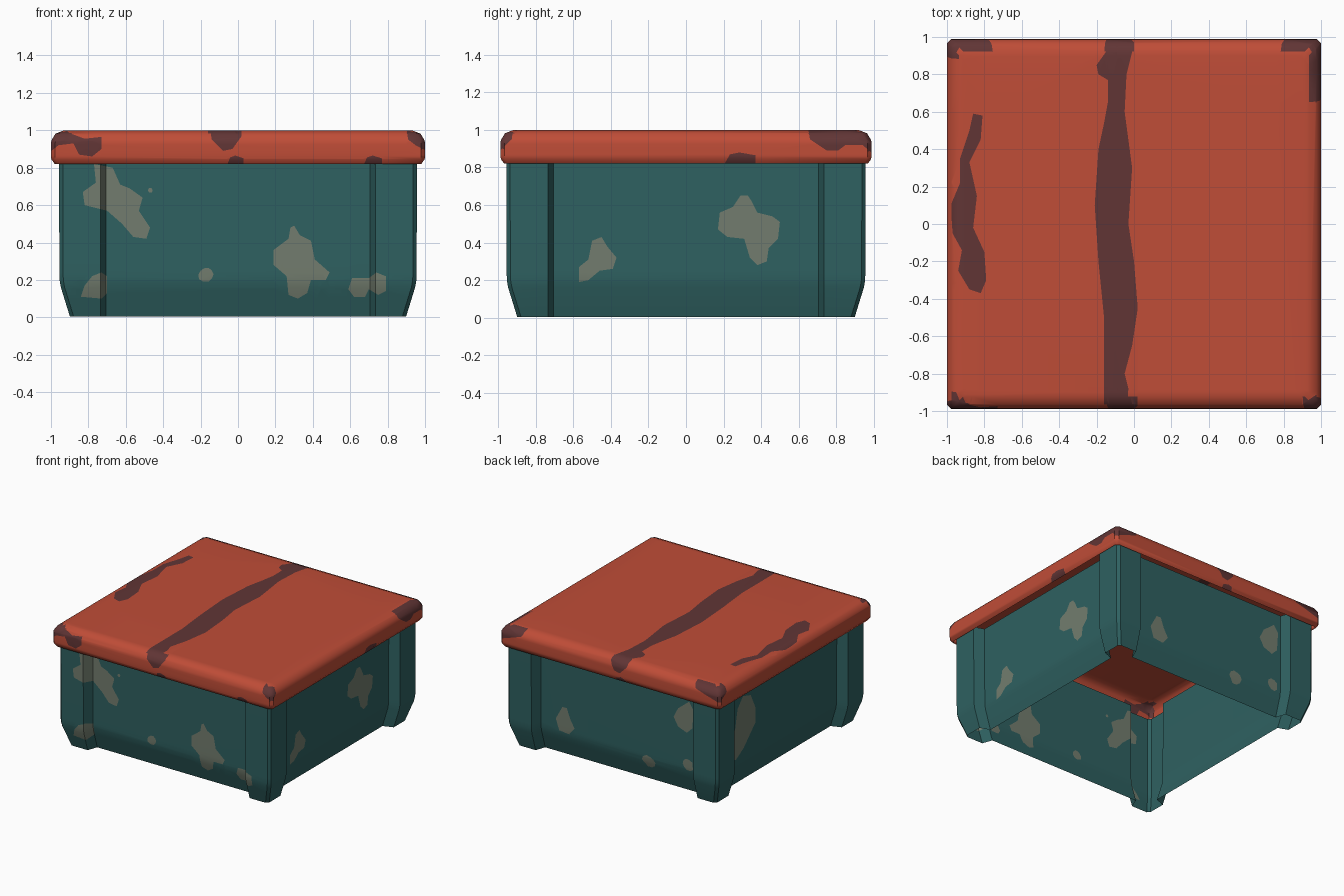
import bpy, bmesh, math, random
from mathutils import Vector

random.seed(4)


def material(name, rgb):
    m = bpy.data.materials.new(name)
    m.diffuse_color = (*[(c / 255) ** 2.2 for c in rgb], 1)
    return m


red = material("worn red paint", (190, 78, 58))
dark = material("chipped dark metal", (97, 56, 56))
teal = material("teal paint", (50, 97, 97))
grey = material("faded grey patch", (114, 124, 110))


def loft(rings, cap):
    """Open shell through closed rings, optionally closed on top."""
    bm = bmesh.new()
    loops = [[bm.verts.new(p) for p in r] for r in rings]
    n = len(loops[0])
    for a, b in zip(loops, loops[1:]):
        for i in range(n):
            j = (i + 1) % n
            bm.faces.new((a[i], a[j], b[j], b[i]))
    if cap:
        bm.faces.new(loops[-1])
    bm.normal_update()
    return bm


def inside(p, poly):
    hit = False
    for (ax, ay), (bx, by) in zip(poly, poly[1:] + poly[:1]):
        if (ay > p[1]) != (by > p[1]) and p[0] < ax + (bx - ax) * (p[1] - ay) / (by - ay):
            hit = not hit
    return hit


VIEWS = {"front": (0, -1, 0), "back": (0, 1, 0), "right": (1, 0, 0),
         "left": (-1, 0, 0), "top": (0, 0, 1)}


def paint(bm, view, poly, limit):
    """Cut an outline into the faces turned towards a view and recolour them."""
    d = Vector(VIEWS[view])
    iu, iv = [i for i in range(3) if d[i] == 0]
    lo = [min(p[k] for p in poly) for k in (0, 1)]
    hi = [max(p[k] for p in poly) for k in (0, 1)]

    def near():
        out = []
        for f in bm.faces:
            if f.normal.dot(d) > limit:
                us = [v.co[iu] for v in f.verts]
                vs = [v.co[iv] for v in f.verts]
                if (max(us) > lo[0] + 1e-4 and min(us) < hi[0] - 1e-4
                        and max(vs) > lo[1] + 1e-4 and min(vs) < hi[1] - 1e-4):
                    out.append(f)
        return out

    box = [(lo[0], lo[1]), (hi[0], lo[1]), (hi[0], hi[1]), (lo[0], hi[1])]
    for outline in (box, poly):
        for a, b in zip(outline, outline[1:] + outline[:1]):
            co, e = Vector((0, 0, 0)), Vector((0, 0, 0))
            co[iu], co[iv] = a
            e[iu], e[iv] = b[0] - a[0], b[1] - a[1]
            fs = near()
            geom = fs + list({x for f in fs for x in f.edges}) + list({x for f in fs for x in f.verts})
            bmesh.ops.bisect_plane(bm, geom=geom, dist=1e-5, plane_co=co, plane_no=e.cross(d).normalized())
            bm.normal_update()
    for f in near():
        c = f.calc_center_median()
        if inside((c[iu], c[iv]), poly):
            f.material_index = 1


def blob(u, v, ru, rv, n=10):
    """Small irregular rounded patch."""
    pts = []
    for i in range(n):
        a, k = 2 * math.pi * i / n, random.uniform(0.8, 1.1)
        pts.append((u + ru * k * math.cos(a), v + rv * k * math.sin(a)))
    return pts


def finish(bm, name, mats):
    me = bpy.data.meshes.new(name)
    bm.to_mesh(me)
    bm.free()
    for m in mats:
        me.materials.append(m)
    ob = bpy.data.objects.new(name, me)
    bpy.context.collection.objects.link(ob)
    bpy.ops.object.select_all(action='DESELECT')
    ob.select_set(True)
    bpy.context.view_layer.objects.active = ob
    bpy.ops.object.shade_smooth_by_angle(angle=math.radians(40))


# Box walls: recessed panels between four corner posts, open below
def wall_ring(z, inset):
    p, q, c = 0.957 - inset, 0.875 - inset, 0.02
    side = [(-p + c, -p), (-0.735, -p), (-0.705, -q), (0.705, -q), (0.735, -p), (p - c, -p)]
    ring = []
    for _ in range(4):
        ring += [(x, y, z) for x, y in side]
        side = [(-y, x) for x, y in side]
    return ring


walls = loft([wall_ring(*r) for r in ((0.005, 0.058), (0.16, 0.01), (0.2, 0.003), (0.24, 0.002), (0.86, 0))], False)

front_patches = [
    [(-0.77, 0.82), (-0.76, 0.72), (-0.83, 0.67), (-0.82, 0.6), (-0.7, 0.57), (-0.62, 0.5), (-0.56, 0.43),
     (-0.49, 0.42), (-0.47, 0.48), (-0.53, 0.57), (-0.51, 0.64), (-0.58, 0.69), (-0.63, 0.71), (-0.67, 0.8)],
    [(0.28, 0.48), (0.27, 0.42), (0.19, 0.36), (0.19, 0.28), (0.26, 0.22), (0.27, 0.12), (0.32, 0.1), (0.37, 0.13),
     (0.39, 0.2), (0.47, 0.2), (0.49, 0.24), (0.41, 0.31), (0.39, 0.41), (0.33, 0.44), (0.3, 0.49)],
    [(-0.84, 0.11), (-0.82, 0.17), (-0.78, 0.22), (-0.73, 0.24), (-0.7, 0.22), (-0.7, 0.13), (-0.73, 0.1)],
    [(0.59, 0.15), (0.61, 0.21), (0.7, 0.21), (0.74, 0.24), (0.79, 0.22), (0.79, 0.14), (0.75, 0.12),
     (0.7, 0.15), (0.68, 0.11), (0.62, 0.11)],
    blob(-0.17, 0.23, 0.045, 0.04), blob(-0.47, 0.68, 0.015, 0.015, 6)]
right_patches = [
    [(0.29, 0.65), (0.25, 0.59), (0.18, 0.56), (0.17, 0.47), (0.22, 0.43), (0.31, 0.42), (0.34, 0.32), (0.38, 0.28),
     (0.43, 0.3), (0.44, 0.37), (0.49, 0.42), (0.5, 0.51), (0.46, 0.54), (0.38, 0.56), (0.35, 0.62), (0.33, 0.65)],
    [(-0.57, 0.19), (-0.57, 0.27), (-0.52, 0.31), (-0.5, 0.41), (-0.45, 0.43), (-0.42, 0.38), (-0.37, 0.32),
     (-0.39, 0.26), (-0.46, 0.25), (-0.52, 0.2)]]
back_patches = [
    [(0.51, 0.41), (0.57, 0.3), (0.54, 0.21), (0.45, 0.2), (0.4, 0.26), (0.44, 0.33), (0.47, 0.41)],
    [(-0.64, 0.76), (-0.54, 0.68), (-0.5, 0.6), (-0.54, 0.53), (-0.62, 0.5), (-0.67, 0.55), (-0.68, 0.7)],
    blob(-0.27, 0.17, 0.06, 0.05), blob(-0.63, 0.24, 0.05, 0.05)]
left_patches = [
    [(0.51, 0.73), (0.41, 0.7), (0.35, 0.58), (0.35, 0.45), (0.42, 0.38), (0.5, 0.3), (0.6, 0.24), (0.66, 0.27),
     (0.67, 0.4), (0.61, 0.5), (0.58, 0.65)]]
for view, patches in (("front", front_patches), ("right", right_patches), ("back", back_patches), ("left", left_patches)):
    for poly in patches:
        paint(walls, view, poly, 0.25)
finish(walls, "box_walls", [teal, grey])


# Lid: thin rounded cover, hollow underneath
def lid_ring(z, inset):
    x, y, c = 1 - inset, 0.988 - inset, 0.022
    return [(-x + c, -y, z), (x - c, -y, z), (x, -y + c, z), (x, y - c, z),
            (x - c, y, z), (-x + c, y, z), (-x, y - c, z), (-x, -y + c, z)]


lid = loft([lid_ring(*r) for r in ((0.82, 0.02), (0.845, 0.002), (0.865, 0), (0.925, 0), (0.945, 0.002),
                                   (0.982, 0.024), (0.998, 0.065), (1.0, 0.09))], True)

# Worn scratches on the lid top
long_scratch = [(-0.16, 1), (-0.15, 0.92), (-0.2, 0.85), (-0.19, 0.8), (-0.14, 0.77), (-0.14, 0.65), (-0.16, 0.54),
                (-0.19, 0.4), (-0.21, 0.1), (-0.19, -0.2), (-0.16, -0.5), (-0.16, -1), (-0.04, -1), (-0.03, -0.88),
                (-0.05, -0.8), (-0.01, -0.65), (0.02, -0.45), (0, -0.2), (-0.03, 0), (-0.01, 0.3),
                (-0.05, 0.6), (-0.04, 0.8), (-0.01, 0.92), (-0.01, 1)]
short_scratch = [(-0.86, 0.59), (-0.88, 0.5), (-0.93, 0.35), (-0.93, 0.22), (-0.98, 0.1), (-0.97, -0.05), (-0.92, -0.14),
                 (-0.94, -0.25), (-0.88, -0.35), (-0.82, -0.37), (-0.79, -0.3), (-0.8, -0.15), (-0.86, -0.02),
                 (-0.84, 0.15), (-0.88, 0.33), (-0.82, 0.45), (-0.81, 0.58)]
top_corners = [
    [(-1.01, 0.9), (-0.96, 0.9), (-0.93, 0.95), (-0.78, 0.95), (-0.74, 1), (-1.01, 1.01)],
    [(0.76, 1.01), (0.8, 0.975), (0.92, 0.97), (0.95, 0.92), (0.94, 0.82), (0.97, 0.65), (1.01, 0.65), (1.01, 1.01)],
    [(0.86, -1.01), (0.92, -0.95), (1.01, -0.89), (1.01, -1.01)],
    [(-1.01, -0.89), (-0.95, -0.9), (-0.93, -0.95), (-0.88, -0.96), (-0.87, -1.01), (-1.01, -1.01)]]
for poly in [long_scratch, short_scratch] + top_corners:
    paint(lid, "top", poly, 0.6)


# Chips around the lid rim: a corner chip spans from c to the end e
def corner(c, e, low):
    s = math.copysign(0.01, e)
    return [(c, 1.01), (c + (e - c) * 0.1, 0.95), (c + (e - c) * 0.5, 0.92), (e + s, low), (e + s, 1.01)]


def middle(a, b):
    return [(a, 1.01), (a + 0.01, 0.95), (a + 0.07, 0.89), (a + 0.12, 0.9), (b, 0.97), (b, 1.01)]


def low_chip(a, b, z):
    return [(a, 0.81), (a + (b - a) * 0.2, z - 0.01), (a + (b - a) * 0.5, z), (b, z - 0.015), (b, 0.81)]


rim_chips = {
    "front": [[(-1.01, 0.88), (-0.96, 0.92), (-0.88, 0.93), (-0.85, 0.87), (-0.78, 0.86), (-0.73, 0.9), (-0.73, 0.965),
               (-0.82, 0.955), (-0.9, 0.985), (-0.93, 1.01), (-1.01, 1.01)],
              middle(-0.15, 0.02), low_chip(-0.06, 0.03, 0.865), low_chip(0.67, 0.77, 0.865), corner(0.9, 1, 0.89)],
    "right": [corner(-0.92, -1, 0.87), low_chip(0.2, 0.37, 0.88),
              [(0.65, 1.01), (0.66, 0.95), (0.75, 0.89), (0.81, 0.89), (0.85, 0.92), (0.94, 0.92), (1.01, 0.86), (1.01, 1.01)]],
    "back": [middle(-0.16, 0), corner(-0.75, -1, 0.88), corner(0.78, 1, 0.88), low_chip(-0.15, -0.05, 0.86)],
    "left": [corner(0.88, 1, 0.88), corner(-0.94, -1, 0.89)]}
for view, chips in rim_chips.items():
    for poly in chips:
        paint(lid, view, poly, 0.3)
finish(lid, "lid", [red, dark])
